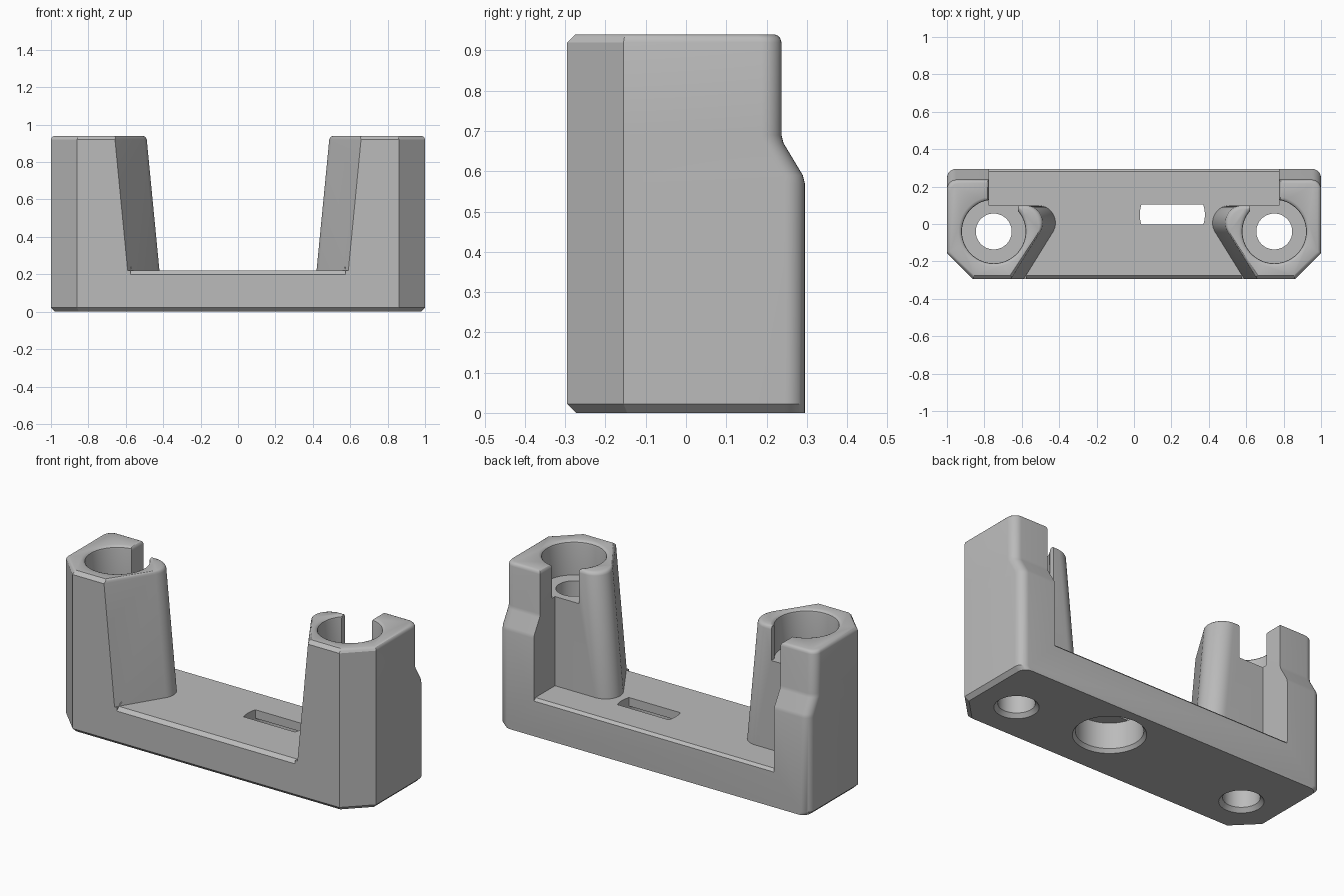
import bpy, bmesh, math

if "Cube" in bpy.data.objects:
    bpy.data.objects.remove(bpy.data.objects["Cube"])

gray = bpy.data.materials.new("light_gray")
gray.use_nodes = True
gray.diffuse_color = (0.5, 0.5, 0.5, 1)
gray.node_tree.nodes["Principled BSDF"].inputs["Base Color"].default_value = (0.5, 0.5, 0.5, 1)


def loft(name, rings):
    """Closed solid through rings of equal point count."""
    bm = bmesh.new()
    loops = [[bm.verts.new(p) for p in ring] for ring in rings]
    n = len(loops[0])
    for a, b in zip(loops, loops[1:]):
        for i in range(n):
            j = (i + 1) % n
            bm.faces.new((a[i], a[j], b[j], b[i]))
    bm.faces.new(loops[0][::-1])
    bm.faces.new(loops[-1])
    bmesh.ops.recalc_face_normals(bm, faces=bm.faces)
    mesh = bpy.data.meshes.new(name)
    bm.to_mesh(mesh)
    bm.free()
    mesh.materials.append(gray)
    obj = bpy.data.objects.new(name, mesh)
    bpy.context.collection.objects.link(obj)
    return obj


def arc(cx, cy, r, start, end, steps):
    angles = [math.radians(start + (end - start) * i / steps) for i in range(steps + 1)]
    return [(cx + r * math.cos(a), cy + r * math.sin(a)) for a in angles]


def mirrored(half):
    return half + [(-x, y) for x, y in reversed(half)]


def at_height(points, z):
    return [(x, y, z) for x, y in points]


def lathe(name, cx, cy, profile):
    return loft(name, [at_height(arc(cx, cy, r, 0, 354.375, 63), z) for r, z in profile])


def bar(name, profile, half_length):
    """Prism along x from a (y, z) profile."""
    return loft(name, [[(x, y, z) for y, z in profile] for x in (-half_length, half_length)])


def block(name, x0, x1, y0, y1, z0, z1):
    plan = [(x0, y0), (x1, y0), (x1, y1), (x0, y1)]
    return loft(name, [at_height(plan, z) for z in (z0, z1)])


def cut(target, cutter):
    cutter.hide_render = True
    mod = target.modifiers.new("cut", 'BOOLEAN')
    mod.operation = 'DIFFERENCE'
    mod.solver = 'EXACT'
    mod.object = cutter
    bpy.context.view_layer.objects.active = target
    bpy.ops.object.modifier_apply(modifier=mod.name)
    bpy.data.objects.remove(cutter)


# Outer body: cut front corners, rounded back corners, stepped back
def body_plan(front, side, back):
    half = [(0.86 - 0.41 * side, -0.295 + front), (1 - side, -0.155 + 0.41 * side)]
    half += arc(0.95 - side, back - 0.05, 0.05, 0, 90, 8)
    return mirrored(half)


levels = [(0, 0.022, 0.022, 0.295), (0.022, 0, 0, 0.295), (0.57, 0, 0, 0.295),
          (0.59, 0, 0, 0.29), (0.67, 0, 0, 0.242), (0.69, 0, 0, 0.237),
          (0.92, 0, 0, 0.237), (0.93, 0.01, 0.003, 0.234),
          (0.936, 0.016, 0.008, 0.229), (0.94, 0.02, 0.018, 0.219)]
body = loft("bracket_body", [at_height(body_plan(f, s, b), z) for z, f, s, b in levels])


# Space between the towers: drafted walls with a rounded nose on each tower
def gap_plan(shift, grow):
    slope = 0.62
    x = 0.345 + shift + grow
    r = 0.094
    half = [(x + slope * 0.44, -0.34)]
    half += arc(x + 1.797 * r, 0.1 - r - grow, r, 211.8, 90, 16)
    half += [(0.775 + grow, 0.1 - grow), (0.775 + grow, 0.4)]
    return mirrored(half)


def draft(z):
    return (z - 0.22) * 0.097


gap = [(0.22, 0), (0.92, 0), (0.93, 0.003), (0.936, 0.008), (0.94, 0.018), (0.96, 0.02)]
cut(body, loft("tower_gap", [at_height(gap_plan(draft(z), g), z) for z, g in gap]))

# Edge chamfers along the base between the towers
cut(body, bar("front_chamfer", [(-0.315, 0.18), (-0.255, 0.24), (-0.315, 0.24)], 0.575))
cut(body, bar("back_chamfer", [(0.31, 0.19), (0.26, 0.24), (0.31, 0.24)], 0.774))

# Stepped bores and open notches in both towers
for side in (-1, 1):
    cut(body, lathe("tower_bore", side * 0.75, -0.04,
                    [(0.19, 0.96), (0.188, 0.94), (0.178, 0.936), (0.172, 0.93),
                     (0.17, 0.92), (0.17, 0.74), (0.096, 0.74), (0.096, 0.022),
                     (0.116, 0), (0.118, -0.02)]))
    x0, x1 = sorted((side * 0.62, side * 0.75))
    cut(body, block("tower_notch", x0, x1, 0, 0.13, 0.74, 0.97))

# Round recess under the base and the slot above it
cut(body, lathe("base_recess", 0.205, 0.05,
                [(0.192, -0.02), (0.19, 0), (0.175, 0.02), (0.175, 0.17)]))
slot = arc(0.205, 0.05, 0.174, -18, 18, 6) + arc(0.205, 0.05, 0.174, 162, 198, 6)
cut(body, loft("base_slot", [at_height(slot, z) for z in (0.1, 0.26)]))

# Smooth the curved walls, keep edges sharp
bpy.ops.object.select_all(action='DESELECT')
body.select_set(True)
bpy.context.view_layer.objects.active = body
bpy.ops.object.shade_smooth_by_angle(angle=math.radians(28))
